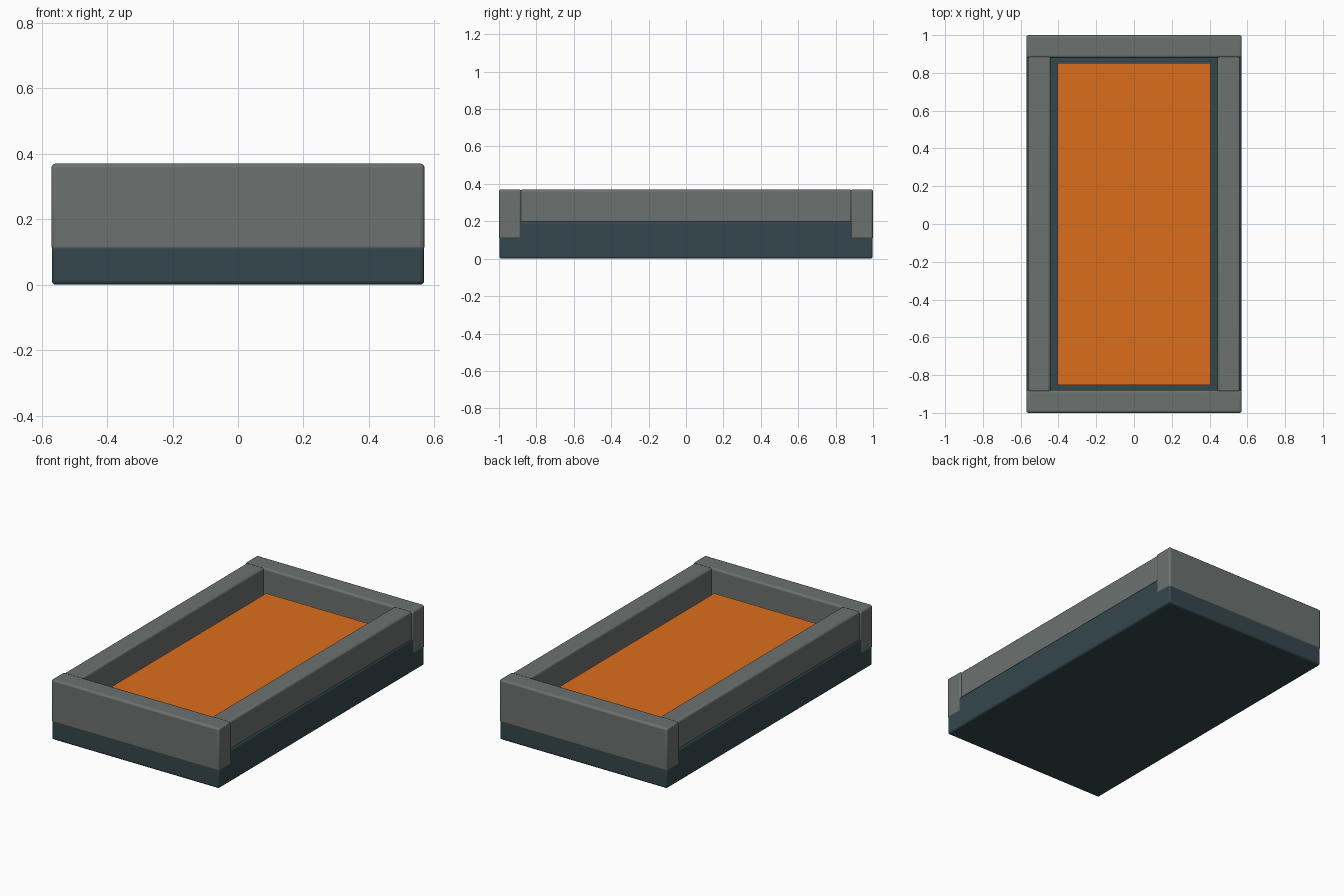
import bpy

if "Cube" in bpy.data.objects:
    bpy.data.objects.remove(bpy.data.objects["Cube"])


def material(name, rgb):
    m = bpy.data.materials.new(name)
    m.diffuse_color = (*rgb, 1)
    m.use_nodes = True
    m.node_tree.nodes["Principled BSDF"].inputs["Base Color"].default_value = m.diffuse_color
    return m


dark = material("dark_slate", (0.035, 0.063, 0.072))
grey = material("warm_grey", (0.15, 0.165, 0.16))
orange = material("orange", (0.72, 0.155, 0.012))


def box(name, x, y, z, mat, bevel=0.0):
    """Box from (min, max) ranges, with optional rounded edges."""
    bpy.ops.mesh.primitive_cube_add(
        size=1, location=[(a + b) / 2 for a, b in (x, y, z)])
    ob = bpy.context.object
    ob.name = name
    ob.scale = [b - a for a, b in (x, y, z)]
    bpy.ops.object.transform_apply(location=False, rotation=False, scale=True)
    ob.data.materials.append(mat)
    if bevel:
        mod = ob.modifiers.new("rounded_edges", "BEVEL")
        mod.width = bevel
        mod.segments = 3
        bpy.ops.object.shade_smooth_by_angle()
    return ob


# Dark tray base
box("base", (-0.569, 0.569), (-0.998, 0.998), (0, 0.2), dark, 0.012)

# Raised orange panel inside the frame
box("panel", (-0.405, 0.405), (-0.853, 0.853), (0.18, 0.235), orange)

# Frame: long side rails and deeper end blocks that wrap over the base
for s, side, end in ((-1, "left", "front"), (1, "right", "back")):
    box(side + "_rail", sorted((s * 0.442, s * 0.562)), (-0.89, 0.89),
        (0.19, 0.369), grey, 0.012)
    box(end + "_block", (-0.57, 0.57), sorted((s * 0.88, s * 1.0)),
        (0.105, 0.37), grey, 0.012).modifiers["rounded_edges"].limit_method = "ANGLE"
